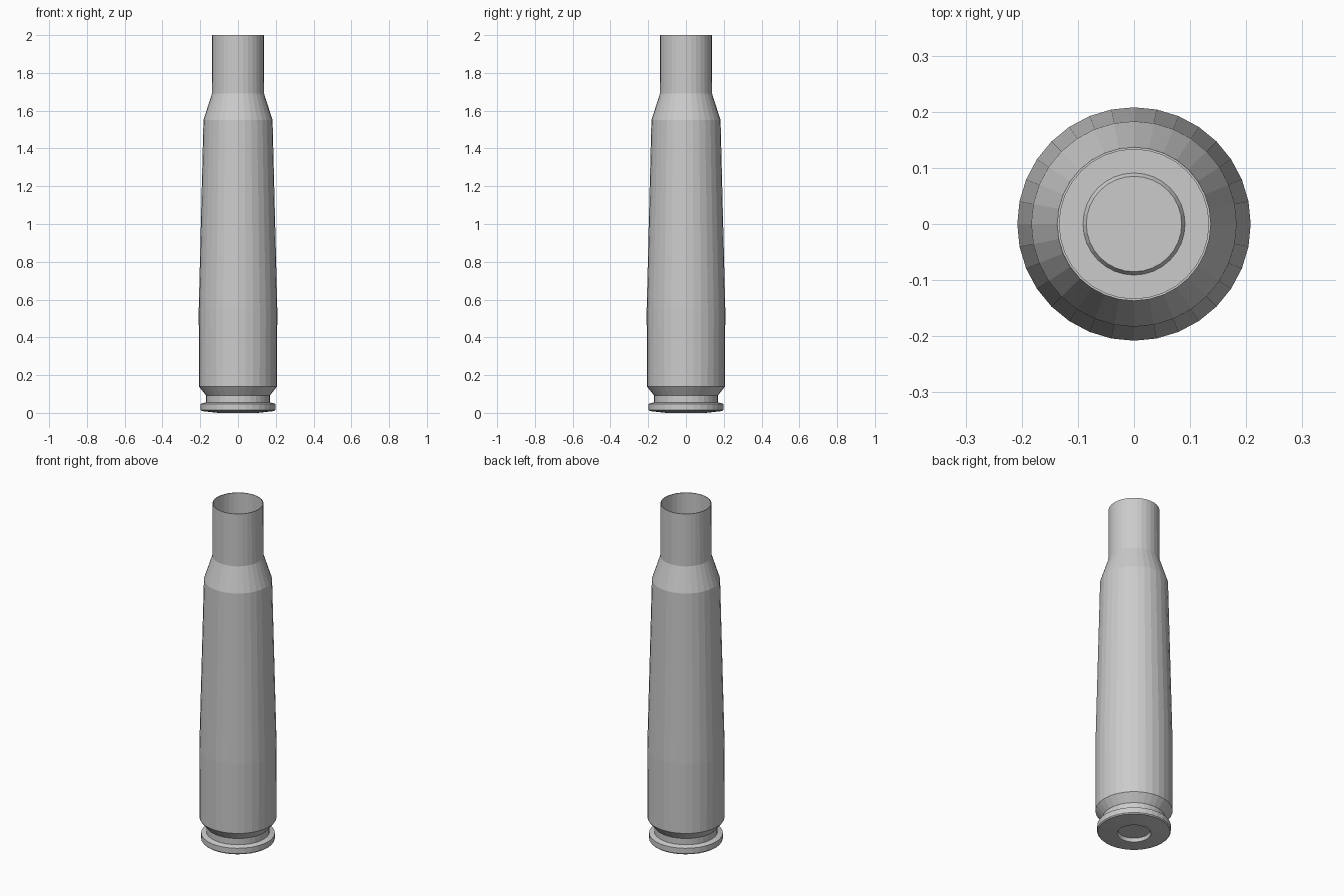
import bpy
import bmesh
import math

if "Cube" in bpy.data.objects:
    bpy.data.objects.remove(bpy.data.objects["Cube"], do_unlink=True)

SIDES = 32

metal = bpy.data.materials.new("grey metal")
metal.use_nodes = True
GREY = (0.6, 0.6, 0.6, 1)
metal.diffuse_color = GREY
metal.node_tree.nodes["Principled BSDF"].inputs["Base Color"].default_value = GREY


def lathe(name, profile):
    """Turn an (r, z) profile about the z axis into a flat-shaded part."""
    bm = bmesh.new()
    verts = [bm.verts.new((r, 0, z)) for r, z in profile]
    edges = [bm.edges.new(pair) for pair in zip(verts, verts[1:])]
    bmesh.ops.spin(bm, geom=verts + edges, cent=(0, 0, 0), axis=(0, 0, 1),
                   angle=math.tau, steps=SIDES, use_duplicate=False)
    bmesh.ops.remove_doubles(bm, verts=bm.verts, dist=0.0005)
    bmesh.ops.recalc_face_normals(bm, faces=bm.faces)
    mesh = bpy.data.meshes.new(name)
    bm.to_mesh(mesh)
    bm.free()
    mesh.materials.append(metal)
    obj = bpy.data.objects.new(name, mesh)
    bpy.context.collection.objects.link(obj)
    return obj


# Outside: base, rim, extractor groove, tapered body, shoulder and neck
outside = [
    (0.091, 0), (0.105, 0), (0.193, 0.010), (0.198, 0.016), (0.198, 0.048),
    (0.170, 0.056), (0.170, 0.093), (0.207, 0.14), (0.208, 0.55),
    (0.183, 1.55), (0.138, 1.69), (0.137, 2.0),
]
# Inside: thin wall back down to the floor and the raised primer pocket
inside = [
    (0.133, 2.0), (0.134, 1.688), (0.179, 1.548), (0.204, 0.55),
    (0.203, 0.143), (0.166, 0.095), (0.166, 0.054), (0.091, 0.054),
    (0.085, 0.064), (0, 0.064),
]
# Pocket recessed in the base
pocket = [(0, 0.02), (0.085, 0.02), (0.091, 0)]

lathe("cartridge_case", pocket + outside[1:] + inside)
